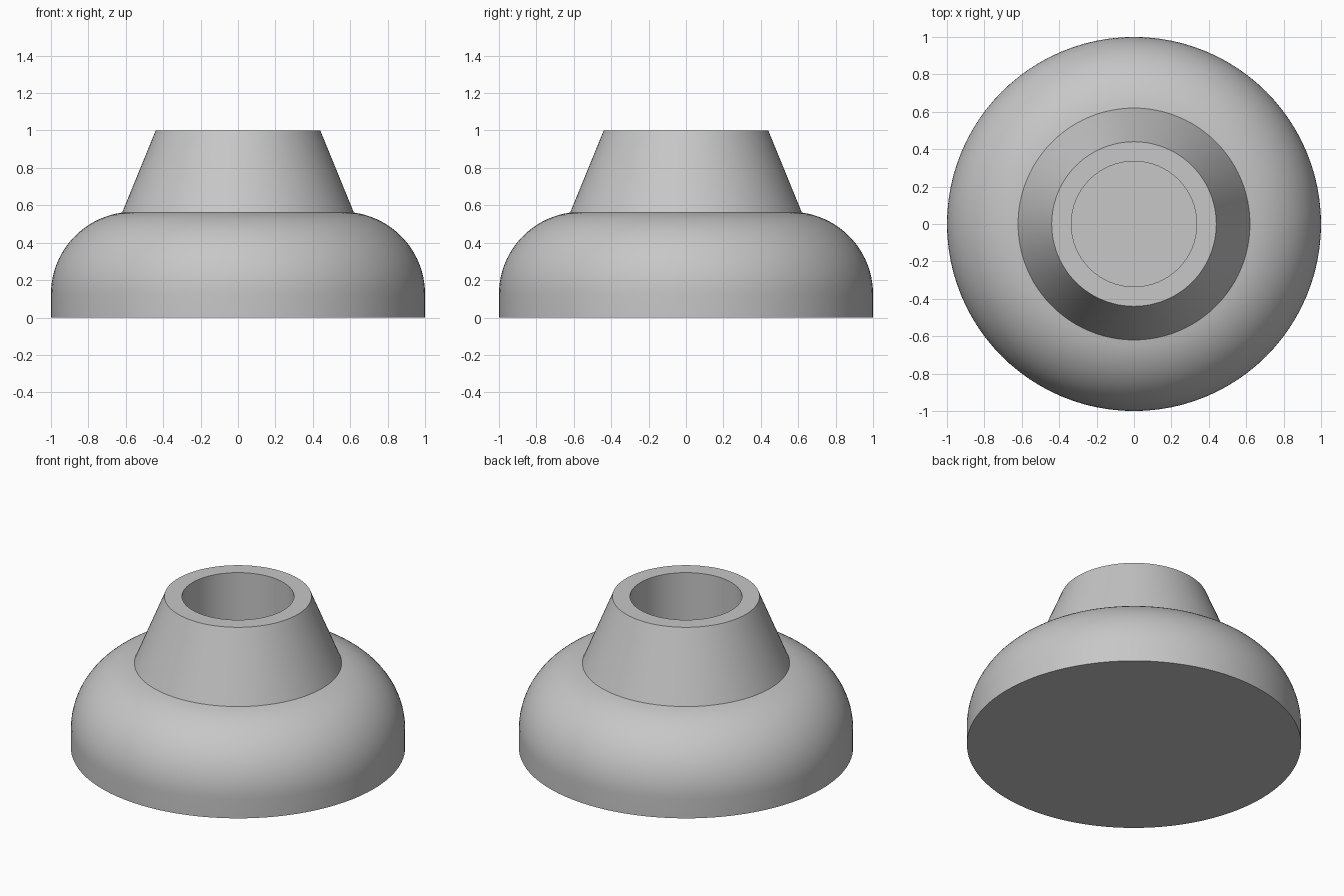
import bpy
import bmesh
import math

cube = bpy.data.objects.get("Cube")
if cube:
    bpy.data.objects.remove(cube, do_unlink=True)

SEGMENTS = 96

grey = bpy.data.materials.new("plain grey")
grey.use_nodes = True
colour = (0.57, 0.57, 0.57, 1)
grey.diffuse_color = colour
grey.node_tree.nodes["Principled BSDF"].inputs["Base Color"].default_value = colour


def lathe(name, profile):
    """Spin a (radius, height) profile around the z axis."""
    bm = bmesh.new()
    verts = [bm.verts.new((r, 0, z)) for r, z in profile]
    edges = [bm.edges.new(pair) for pair in zip(verts, verts[1:])]
    bmesh.ops.spin(bm, geom=verts + edges, cent=(0, 0, 0), axis=(0, 0, 1),
                   angle=math.tau, steps=SEGMENTS, use_duplicate=False)
    bmesh.ops.remove_doubles(bm, verts=bm.verts, dist=0.0005)
    bmesh.ops.recalc_face_normals(bm, faces=bm.faces)
    mesh = bpy.data.meshes.new(name)
    bm.to_mesh(mesh)
    bm.free()
    mesh.materials.append(grey)
    obj = bpy.data.objects.new(name, mesh)
    bpy.context.collection.objects.link(obj)
    bpy.ops.object.select_all(action="DESELECT")
    obj.select_set(True)
    bpy.context.view_layer.objects.active = obj
    bpy.ops.object.shade_smooth_by_angle(angle=math.radians(30))
    return obj


# Rounded shoulder rising from the short upright rim to the neck
ROUND, RIM = 0.44, 0.125
NECK, NECK_Z = 0.62, 0.56
end = math.acos((NECK - (1 - ROUND)) / ROUND)
shoulder = [(1 - ROUND + ROUND * math.cos(end * i / 20),
             RIM + ROUND * math.sin(end * i / 20)) for i in range(21)]

# One closed body: flat bottom, shoulder, tapered neck and blind bore
BORE, FLOOR = 0.335, 0.5
lathe("knob_body", [(0, 0), (1, 0)] + shoulder + [
    (NECK, NECK_Z), (0.44, 1), (BORE, 1), (BORE, FLOOR), (0, FLOOR)])
